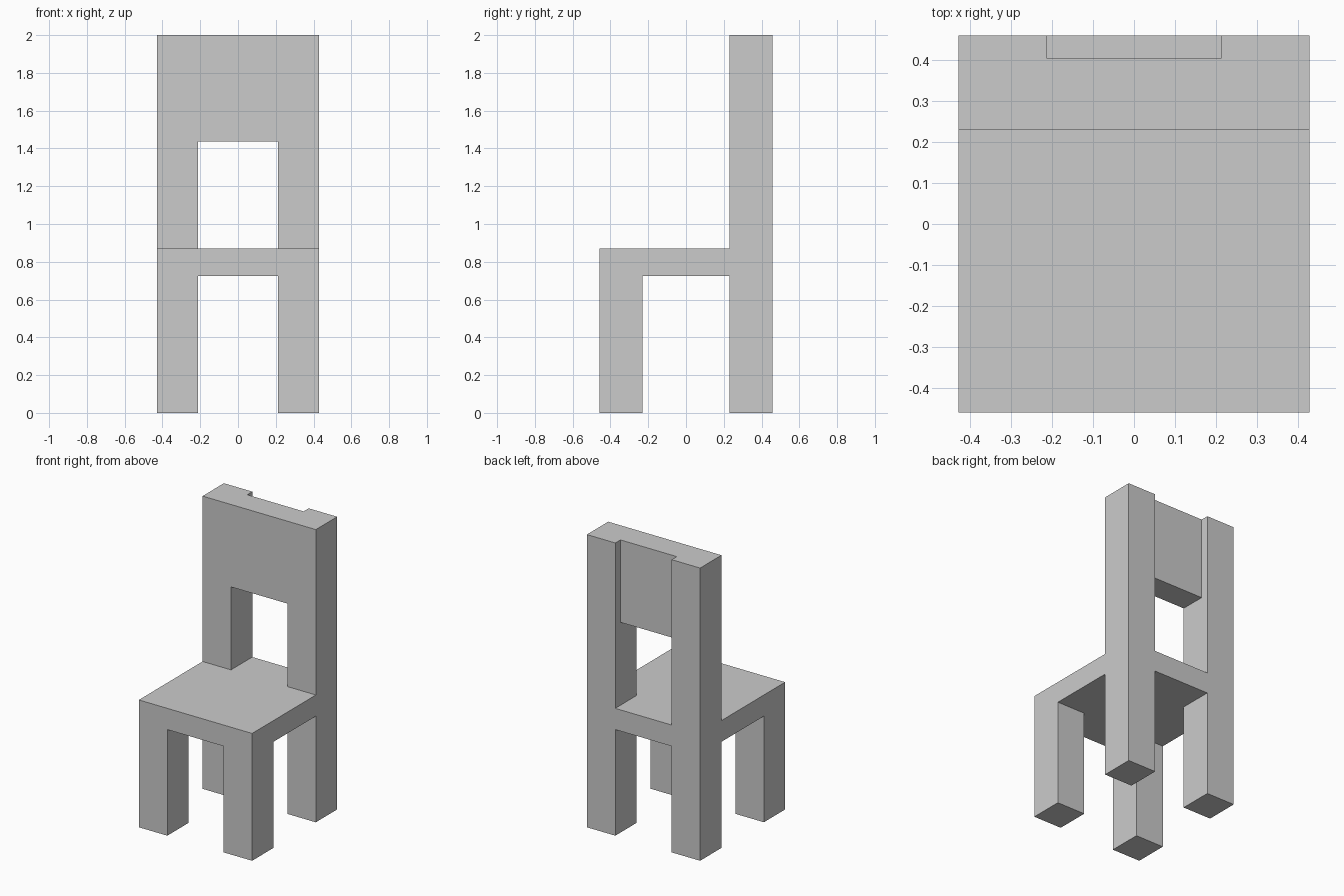
import bpy, bmesh

if "Cube" in bpy.data.objects:
    bpy.data.objects.remove(bpy.data.objects["Cube"])

W, INNER = 0.428, 0.213            # half width, inner edge of legs
FRONT, BACK = -0.459, 0.459
FRONT_IN, BACK_IN = -0.23, 0.229   # inner y of front legs and back posts
SEAT_LO, SEAT_HI = 0.725, 0.87


def prism(name, outline, z0, z1):
    """Extrude a flat outline (counter-clockwise) from z0 up to z1."""
    bm = bmesh.new()
    face = bm.faces.new([bm.verts.new((x, y, z0)) for x, y in outline])
    ext = bmesh.ops.extrude_face_region(bm, geom=[face])
    top = [v for v in ext["geom"] if isinstance(v, bmesh.types.BMVert)]
    bmesh.ops.translate(bm, vec=(0, 0, z1 - z0), verts=top)
    bmesh.ops.recalc_face_normals(bm, faces=bm.faces)
    mesh = bpy.data.meshes.new(name)
    bm.to_mesh(mesh)
    bm.free()
    obj = bpy.data.objects.new(name, mesh)
    bpy.context.collection.objects.link(obj)
    return obj


def box(name, x0, x1, y0, y1, z0, z1):
    return prism(name, [(x0, y0), (x1, y0), (x1, y1), (x0, y1)], z0, z1)


# Seat, notched at the back corners around the posts
prism("seat", [(-W, FRONT), (W, FRONT), (W, BACK_IN), (INNER, BACK_IN),
               (INNER, BACK), (-INNER, BACK), (-INNER, BACK_IN), (-W, BACK_IN)],
      SEAT_LO, SEAT_HI)

# Front legs and full-height back posts on both sides
for side, x0, x1 in (("left", -W, -INNER), ("right", INNER, W)):
    box("front_leg_" + side, x0, x1, FRONT, FRONT_IN, 0, SEAT_LO)
    box("back_post_" + side, x0, x1, BACK_IN, BACK, 0, 2.0)

# Backrest panel, flush in front and recessed behind
box("backrest", -INNER, INNER, BACK_IN, 0.404, 1.437, 2.0)
